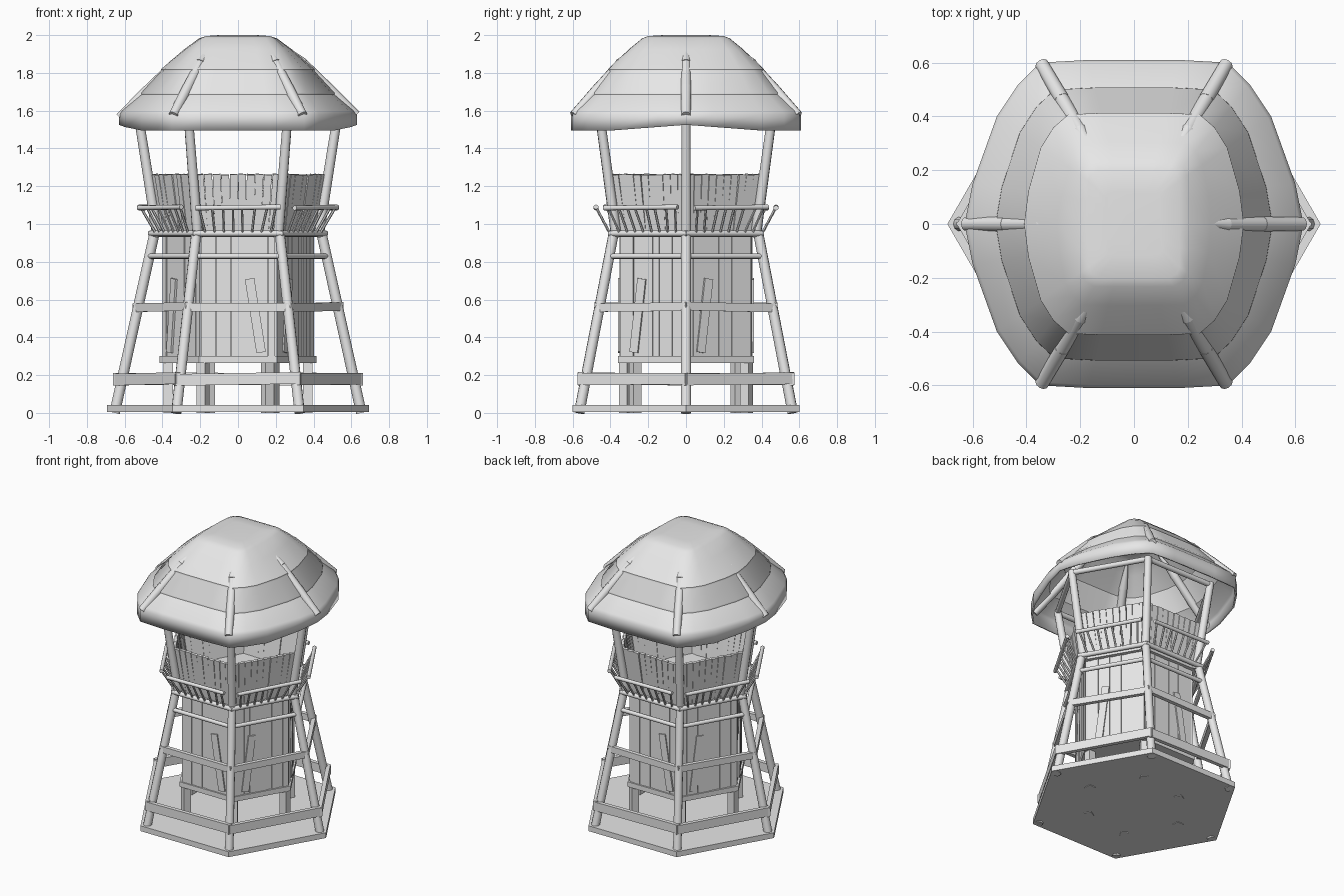
import bpy, bmesh, math, random
from mathutils import Matrix, Vector

random.seed(4)
if "Cube" in bpy.data.objects:
    bpy.data.objects.remove(bpy.data.objects["Cube"])

grey = bpy.data.materials.new("pale_grey")
grey.use_nodes = True
grey.diffuse_color = (0.8, 0.8, 0.8, 1)
grey.node_tree.nodes["Principled BSDF"].inputs["Base Color"].default_value = (0.8, 0.8, 0.8, 1)


def finish(name, bm, smooth=True):
    bmesh.ops.recalc_face_normals(bm, faces=bm.faces)
    mesh = bpy.data.meshes.new(name)
    bm.to_mesh(mesh)
    bm.free()
    mesh.materials.append(grey)
    obj = bpy.data.objects.new(name, mesh)
    bpy.context.collection.objects.link(obj)
    if smooth:
        bpy.ops.object.select_all(action='DESELECT')
        obj.select_set(True)
        bpy.context.view_layer.objects.active = obj
        bpy.ops.object.shade_smooth_by_angle(angle=math.radians(40))
    return obj


def rod(bm, p, q, r1, r2=None, sides=10):
    d = q - p
    m = Matrix.Translation((p + q) / 2) @ d.to_track_quat('Z', 'Y').to_matrix().to_4x4()
    bmesh.ops.create_cone(bm, cap_ends=True, segments=sides, radius1=r1,
                          radius2=r1 if r2 is None else r2, depth=d.length, matrix=m)


def board(bm, p, q, side, width, thick):
    d = q - p
    a = d.normalized()
    s = (side - a * side.dot(a)).normalized()
    n = a.cross(s)
    m = Matrix((s * width, n * thick, d)).transposed().to_4x4()
    bmesh.ops.create_cube(bm, size=1, matrix=Matrix.Translation((p + q) / 2) @ m)


def corner(k, r, z):
    a = math.radians(60 * k)
    return Vector((r * math.cos(a), r * math.sin(a), z))


def on_side(k, f, r, z):
    return corner(k, r, z).lerp(corner(k + 1, r, z), f)


def hex_slab(name, r, z0, z1):
    bm = bmesh.new()
    rings = [[bm.verts.new(corner(k, r, z)) for k in range(6)] for z in (z0, z1)]
    for ring in rings:
        bm.faces.new(ring)
    for k in range(6):
        j = (k + 1) % 6
        bm.faces.new((rings[0][k], rings[0][j], rings[1][j], rings[1][k]))
    return finish(name, bm, False)


UP = Vector((0, 0, 1))

# Ground platform, cabin floors and closed cabin core
hex_slab("base_platform", 0.694, 0.004, 0.042)
hex_slab("cabin_floor", 0.415, 0.265, 0.3)
hex_slab("cabin_core", 0.375, 0.3, 0.93)
hex_slab("balcony_floor", 0.43, 0.93, 0.95)

# Splayed legs, flared roof posts and short cabin stilts
legs, posts, stilts = bmesh.new(), bmesh.new(), bmesh.new()
for k in range(6):
    rod(legs, corner(k, 0.653, 0), corner(k, 0.44, 0.96), 0.028, 0.027)
    rod(posts, corner(k, 0.425, 0.93), corner(k, 0.525, 1.56), 0.028, 0.025)
    r = 0.31 if k in (2, 5) else 0.37
    board(stilts, corner(k, r, 0), corner(k, r, 0.28), corner(k + 1.5, 1, 0), 0.05, 0.05)
finish("legs", legs)
finish("roof_posts", posts)
finish("cabin_stilts", stilts, False)

# Flat braces around the legs: height, corner radius, board width
braces = bmesh.new()
for z, r, w in ((0.18, 0.643, 0.062), (0.56, 0.54, 0.045)):
    for k in range(6):
        tilt = random.uniform(-0.006, 0.006)
        board(braces, on_side(k, -0.02, r, z + tilt), on_side(k, 1.02, r, z - tilt),
              UP, w, 0.028)
finish("leg_braces", braces, False)

# Round beams below the balcony and under the roof
beams = bmesh.new()
for z, r, w in ((0.83, 0.475, 0.014), (0.95, 0.46, 0.016), (1.545, 0.525, 0.018)):
    for k in range(6):
        rod(beams, on_side(k, -0.02, r, z), on_side(k, 1.02, r, z), w)
finish("round_beams", beams)


# Plank walls: straight cabin below, open flared parapet above
def plank_wall(name, r0, z0, r1, z1, count, ragged):
    bm = bmesh.new()
    for k in range(6):
        along = corner(k + 1, 1, 0) - corner(k, 1, 0)
        for i in range(count):
            f = (i + 0.5) / count
            top = z1 + random.uniform(-ragged, 0)
            shift = random.uniform(-0.004, 0.004)
            board(bm, on_side(k, f, r0 + shift, z0), on_side(k, f, r1 + shift, top),
                  along, (r0 + r1) / 2 / count * random.uniform(0.94, 1.02), 0.018)
    finish(name, bm, False)


plank_wall("cabin_planks", 0.392, 0.29, 0.392, 0.95, 10, 0)
plank_wall("parapet_planks", 0.40, 0.94, 0.455, 1.265, 10, 0.005)

# Loose leaning boards nailed on the cabin
loose = bmesh.new()
for k in range(6):
    low, high = (0.8, 0.65) if k in (1, 4) else (0.22, 0.34)
    board(loose, on_side(k, low, 0.408, 0.32), on_side(k, high, 0.408, 0.71),
          corner(k + 1, 1, 0) - corner(k, 1, 0), 0.05, 0.012)
finish("loose_boards", loose, False)

# Outward leaning balcony railing
rails, balusters = bmesh.new(), bmesh.new()
for k in range(6):
    rod(rails, on_side(k, 0.09, 0.55, 1.085), on_side(k, 0.91, 0.55, 1.09), 0.013)
    for i in range(8):
        f = 0.13 + 0.74 * i / 7
        rod(balusters, on_side(k, f, 0.465, 0.95),
            on_side(k, f + random.uniform(-0.02, 0.02), 0.55, 1.088), 0.007, sides=6)
finish("handrails", rails)
finish("balusters", balusters)

# Roof shell: quarter outlines at the eave and the crown, blended by height
eave = [(0.63, 0), (0.6, 0.15), (0.51, 0.4), (0.43, 0.52), (0.35, 0.6), (0.17, 0.61), (0, 0.61)]
crown = [(0.17, 0), (0.17, 0.09), (0.17, 0.16), (0.16, 0.185), (0.13, 0.2), (0.07, 0.2), (0, 0.2)]


def outline(quarter):
    half = quarter + [(-x, y) for x, y in quarter[-2::-1]]
    return half + [(x, -y) for x, y in half[-2:0:-1]]


def roof_point(a, b, t, z):
    return Vector((a[0] + (b[0] - a[0]) * t, a[1] + (b[1] - a[1]) * t, z))


pairs = list(zip(outline(eave), outline(crown)))
bm = bmesh.new()
rings = [[bm.verts.new((a[0], a[1], 1.495 + 0.03 * max(0, 1 - abs(a[1]) / 0.4)))
          for a, b in pairs]]
# Skirt top, then two shallow thatch steps up to the crown
for t, z in ((0, 1.58), (0.03, 1.6), (0.25, 1.685), (0.252, 1.696), (0.48, 1.808),
             (0.482, 1.819), (0.75, 1.925), (0.92, 1.982), (1, 1.995)):
    rings.append([bm.verts.new(roof_point(a, b, t, z)) for a, b in pairs])
rings.append([bm.verts.new((b[0] * 0.6, b[1] * 0.6, 2.0)) for a, b in pairs])
for lower, upper in zip(rings, rings[1:]):
    for i in range(len(pairs)):
        j = (i + 1) % len(pairs)
        bm.faces.new((lower[i], lower[j], upper[j], upper[i]))
bm.faces.new(rings[-1])
roof = finish("roof_shell", bm)
shell = roof.modifiers.new("thickness", 'SOLIDIFY')
shell.thickness = 0.012
shell.offset = -1

# Sharpened logs half sunk into the roof
logs = bmesh.new()
for k in range(6):
    on_x = k % 3 == 0
    sink = UP * (0.022 if k == 3 else 0.01)
    outer = corner(k, 0.625 if on_x else 0.685, 1.585) - sink
    inner = corner(k, 0.2 if on_x else 0.255, 1.98) - sink
    mid = outer.lerp(inner, 0.35) + UP * 0.008
    neck = outer.lerp(inner, 0.66) + UP * 0.014
    rod(logs, outer, mid, 0.026, 0.029)
    rod(logs, mid, neck, 0.028, 0.027)
    rod(logs, neck, inner, 0.029, 0.006)
finish("roof_logs", logs)
